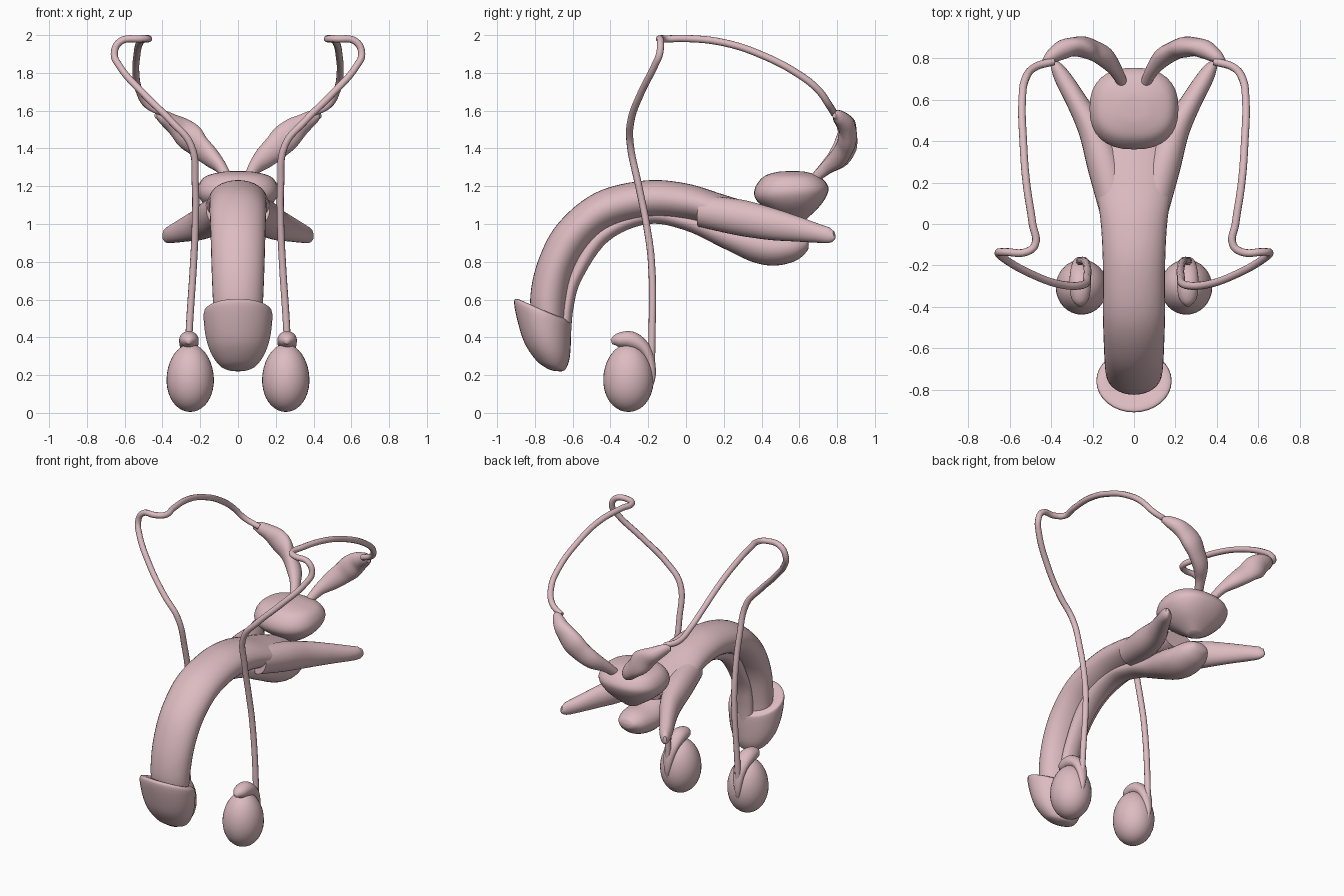
import bpy, bmesh, math
from mathutils import Vector

if "Cube" in bpy.data.objects:
    bpy.data.objects.remove(bpy.data.objects["Cube"])

mat = bpy.data.materials.new("tissue_pink")
mat.diffuse_color = (0.72, 0.5, 0.53, 1)
mat.use_nodes = True
mat.node_tree.nodes["Principled BSDF"].inputs["Base Color"].default_value = mat.diffuse_color


def finish(ob):
    ob.data.materials.append(mat)
    bpy.ops.object.select_all(action='DESELECT')
    bpy.context.view_layer.objects.active = ob
    ob.select_set(True)
    bpy.ops.object.shade_smooth_by_angle(angle=math.radians(50))


def smooth_rows(rows, n=6):
    """Catmull-Rom interpolation of rows of numbers."""
    out = []
    for i in range(len(rows) - 1):
        p0, p1, p2 = rows[max(i - 1, 0)], rows[i], rows[i + 1]
        p3 = rows[min(i + 2, len(rows) - 1)]
        for k in range(n):
            t = k / n
            out.append([0.5 * (2 * b + (c - a) * t + (2 * a - 5 * b + 4 * c - d) * t * t
                               + (3 * b - a - 3 * c + d) * t ** 3)
                        for a, b, c, d in zip(p0, p1, p2, p3)])
    return out + [list(rows[-1])]


def skin(name, frames, power=2.0, sides=32):
    """Skin rings given as (centre, half axis u, half axis v)."""
    bm = bmesh.new()
    rings = []
    for c, u, v in frames:
        ring = []
        for i in range(sides):
            a = 2 * math.pi * i / sides
            ca, sa = math.cos(a), math.sin(a)
            ca = math.copysign(abs(ca) ** (2 / power), ca)
            sa = math.copysign(abs(sa) ** (2 / power), sa)
            ring.append(bm.verts.new(c + u * ca + v * sa))
        rings.append(ring)
    for r, s in zip(rings, rings[1:]):
        for i in range(sides):
            j = (i + 1) % sides
            bm.faces.new((r[i], r[j], s[j], s[i]))
    bm.faces.new(rings[0])
    bm.faces.new(rings[-1])
    bmesh.ops.recalc_face_normals(bm, faces=bm.faces)
    me = bpy.data.meshes.new(name)
    bm.to_mesh(me)
    bm.free()
    ob = bpy.data.objects.new(name, me)
    bpy.context.collection.objects.link(ob)
    finish(ob)
    return ob


def midline(name, rows, power=2.0):
    """Rows: outer y, z, inner y, z, half width."""
    frames = []
    for ya, za, yb, zb, w in smooth_rows(rows):
        a, b = Vector((0, ya, za)), Vector((0, yb, zb))
        frames.append(((a + b) / 2, Vector((w, 0, 0)), (a - b) / 2))
    return skin(name, frames, power)


def limb(name, rows, side, hint):
    """Rows: x, y, z, radius across, radius along hint."""
    rows = [[r[0] * side] + list(r[1:]) for r in smooth_rows(rows)]
    pts = [Vector(r[:3]) for r in rows]
    frames = []
    for i, r in enumerate(rows):
        t = pts[min(i + 1, len(pts) - 1)] - pts[max(i - 1, 0)]
        u = t.cross(Vector(hint)).normalized()
        v = u.cross(t).normalized()
        frames.append((pts[i], u * r[3], v * r[4]))
    return skin(name, frames, sides=24)


# Central shaft, underside tube with bulb, flared tip
midline("shaft", [
    (-.80, .45, -.64, .42, .12), (-.825, .6, -.635, .56, .132), (-.785, .8, -.6, .74, .14),
    (-.68, 1.0, -.52, .88, .145), (-.48, 1.165, -.4, .98, .15), (-.22, 1.23, -.2, 1.03, .15),
    (0, 1.215, 0, 1.02, .16), (.2, 1.155, .18, .98, .185), (.33, 1.115, .3, .96, .185),
    (.44, 1.08, .42, .98, .11)])
midline("underside_tube", [
    (-.68, .42, -.61, .4, .05), (-.66, .58, -.595, .56, .06), (-.62, .74, -.55, .71, .06),
    (-.48, .97, -.41, .91, .065), (-.21, 1.09, -.2, 1.0, .07), (0, 1.06, 0, .965, .075),
    (.2, 1.01, .19, .875, .09), (.36, .99, .35, .8, .115), (.47, .965, .47, .78, .12),
    (.57, .955, .58, .805, .1), (.63, .93, .64, .855, .06), (.645, .91, .65, .89, .02)])
midline("flared_tip", [
    (-.81, .56, -.64, .5, .12), (-.89, .603, -.618, .48, .165), (-.91, .58, -.608, .46, .182),
    (-.885, .46, -.61, .36, .172), (-.85, .36, -.617, .285, .145),
    (-.79, .275, -.635, .235, .1), (-.735, .235, -.65, .222, .055), (-.7, .223, -.67, .22, .02)])

# Prostate
midline("prostate", [
    (.55, 1.0, .62, 1.01, .04), (.44, 1.07, .70, 1.085, .15), (.37, 1.13, .745, 1.15, .205),
    (.365, 1.19, .752, 1.2, .212), (.41, 1.25, .71, 1.25, .175),
    (.48, 1.275, .64, 1.275, .09), (.55, 1.28, .58, 1.28, .02)], power=2.4)

for side, tag in ((1, "right"), (-1, "left")):
    # Rear branch of the shaft
    limb("rear_branch_" + tag, [
        (.09, .08, 1.07, .08, .085), (.14, .28, 1.035, .085, .095), (.2, .45, 1.0, .068, .085),
        (.27, .58, .975, .052, .068), (.34, .7, .95, .042, .05),
        (.375, .76, .94, .028, .04), (.39, .785, .945, .01, .02)], side, (0, 0, 1))
    # Testis, egg shaped
    bpy.ops.mesh.primitive_uv_sphere_add(segments=32, ring_count=20, radius=1)
    egg = bpy.context.object
    egg.name = "testis_" + tag
    for v in egg.data.vertices:
        k = 1 - .06 * v.co.z
        v.co = (side * .253 + .125 * k * v.co.x, -.305 + .133 * k * v.co.y, .185 + .18 * v.co.z)
    finish(egg)
    # Epididymis cap curling down the back
    limb("epididymis_" + tag, [
        (.26, -.395, .375, .012, .012), (.26, -.36, .385, .042, .036), (.26, -.29, .385, .052, .046),
        (.26, -.225, .345, .047, .035), (.262, -.19, .28, .036, .025),
        (.265, -.178, .2, .022, .018), (.265, -.185, .14, .01, .01)], side, (0, 1, 1))
    # Seminal vesicle, lumpy and flattened
    limb("seminal_vesicle_" + tag, [
        (.435, .785, 1.575, .012, .015), (.405, .805, 1.57, .03, .035), (.35, .84, 1.535, .045, .05),
        (.3, .855, 1.50, .045, .066), (.25, .855, 1.455, .05, .075), (.2, .84, 1.405, .045, .068),
        (.14, .805, 1.35, .045, .058), (.09, .745, 1.3, .032, .038),
        (.055, .68, 1.24, .025, .025)], side, (-.5, 0, 1))
    # Long duct looping from testis to vesicle
    path = [(.265, -.185, .2), (.26, -.18, .4), (.235, -.183, .8), (.226, -.21, 1.0),
            (.226, -.25, 1.2), (.25, -.295, 1.42), (.35, -.293, 1.54), (.5, -.24, 1.69),
            (.63, -.165, 1.84), (.655, -.14, 1.9), (.625, -.135, 1.965), (.52, -.135, 1.98),
            (.478, -.1, 1.98), (.49, 0, 1.982), (.52, .2, 1.96), (.535, .4, 1.895),
            (.54, .6, 1.79), (.525, .7, 1.71), (.48, .757, 1.63), (.39, .785, 1.585)]
    cu = bpy.data.curves.new("duct_" + tag, 'CURVE')
    cu.dimensions = '3D'
    cu.bevel_depth = .019
    cu.bevel_resolution = 3
    cu.resolution_u = 6
    cu.use_fill_caps = True
    sp = cu.splines.new('BEZIER')
    sp.bezier_points.add(len(path) - 1)
    for bp, (x, y, z) in zip(sp.bezier_points, path):
        bp.co = (x * side, y, z)
        bp.handle_left_type = bp.handle_right_type = 'AUTO'
    sp.use_smooth = True
    cu.materials.append(mat)
    bpy.context.collection.objects.link(bpy.data.objects.new("duct_" + tag, cu))
